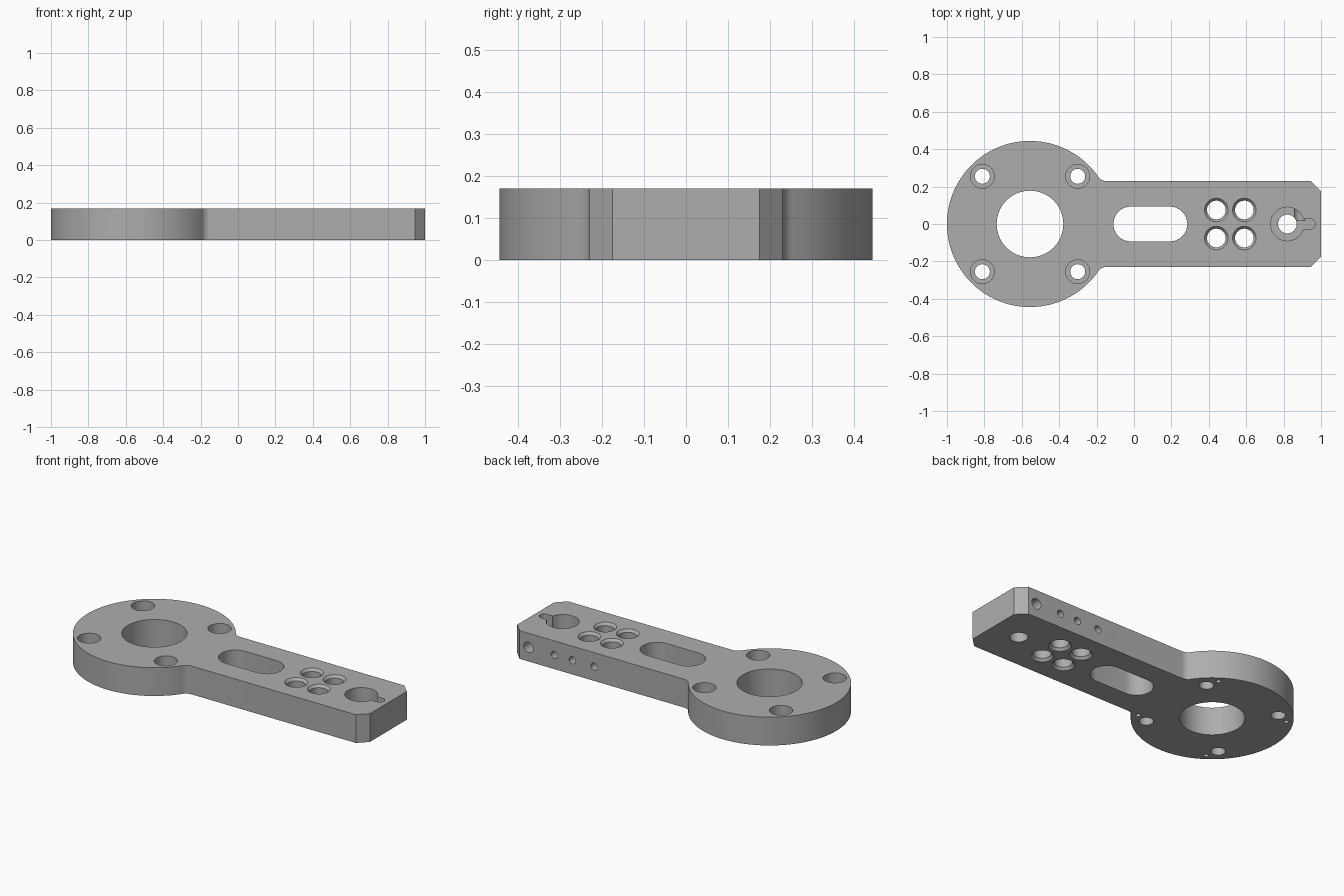
import bpy, bmesh
from math import pi, cos, sin, atan2, sqrt, radians
from mathutils import Matrix, Vector

old = bpy.data.objects.get("Cube")
if old:
    bpy.data.objects.remove(old, do_unlink=True)

HEIGHT = 0.17
HUB_X, HUB_R = -0.556, 0.444
ARM_Y, CHAMFER, FILLET = 0.23, 0.055, 0.05

metal = bpy.data.materials.new("grey metal")
metal.use_nodes = True
grey = (0.42, 0.42, 0.42, 1)
metal.diffuse_color = grey
metal.node_tree.nodes["Principled BSDF"].inputs["Base Color"].default_value = grey


def arc(cx, cy, r, start, end, steps):
    return [(cx + r * cos(start + (end - start) * i / steps),
             cy + r * sin(start + (end - start) * i / steps)) for i in range(steps + 1)]


def prism(name, outline, bottom, top):
    bm = bmesh.new()
    face = bm.faces.new([bm.verts.new((x, y, bottom)) for x, y in outline])
    lifted = bmesh.ops.extrude_face_region(bm, geom=[face])["geom"]
    bmesh.ops.translate(bm, vec=(0, 0, top - bottom),
                        verts=[v for v in lifted if isinstance(v, bmesh.types.BMVert)])
    return finish(name, bm)


def finish(name, bm):
    bmesh.ops.recalc_face_normals(bm, faces=bm.faces)
    mesh = bpy.data.meshes.new(name)
    bm.to_mesh(mesh)
    bm.free()
    mesh.materials.append(metal)
    obj = bpy.data.objects.new(name, mesh)
    bpy.context.collection.objects.link(obj)
    return obj


cutters = []


def cut(obj):
    obj.hide_render = True
    cutters.append(obj)


def drill(x, y, r, bottom, top, r_top=None, segments=40):
    """Vertical round cutter, tapered when r_top is given."""
    bm = bmesh.new()
    bmesh.ops.create_cone(bm, cap_ends=True, segments=segments, radius1=r,
                          radius2=r if r_top is None else r_top, depth=top - bottom,
                          matrix=Matrix.Translation((x, y, (bottom + top) / 2)))
    cut(finish("hole_cutter", bm))


def side_drill(x, r, y_inner):
    """Horizontal round cutter entering the back side of the arm."""
    bm = bmesh.new()
    y_outer = ARM_Y + 0.05
    place = Matrix.Translation((x, (y_inner + y_outer) / 2, HEIGHT / 2))
    bmesh.ops.create_cone(bm, cap_ends=True, segments=24, radius1=r, radius2=r,
                          depth=y_outer - y_inner, matrix=place @ Matrix.Rotation(pi / 2, 4, "X"))
    cut(finish("side_hole_cutter", bm))


def slot(x0, x1, r, bottom, top):
    outline = arc(x1 - r, 0, r, -pi / 2, pi / 2, 20) + arc(x0 + r, 0, r, pi / 2, 3 * pi / 2, 20)
    cut(prism("slot_cutter", outline, bottom, top))


# Plate outline: chamfered arm end, fillet into the round hub, mirrored
reach = sqrt((HUB_R + FILLET) ** 2 - (ARM_Y + FILLET) ** 2)
join = atan2(ARM_Y + FILLET, reach)
upper = [(1, ARM_Y - CHAMFER), (1 - CHAMFER, ARM_Y)]
upper += arc(HUB_X + reach, ARM_Y + FILLET, FILLET, -pi / 2, join - pi, 8)
upper += arc(HUB_X, 0, HUB_R, join, pi, 48)[1:]
outline = upper + [(x, -y) for x, y in reversed(upper[:-1])]
plate = prism("arm_plate", outline, 0, HEIGHT)

BELOW, ABOVE = -0.05, HEIGHT + 0.05

# Hub bore and lightening slot
drill(HUB_X, 0, 0.178, BELOW, ABOVE, segments=72)
slot(-0.11, 0.285, 0.093, BELOW, ABOVE)

# Counterbored bolt holes, each with a small blind pin hole underneath
for i in range(4):
    turn = Matrix.Rotation(i * pi / 2, 3, "Z")
    bolt = turn @ Vector((0.255, 0.255, 0))
    pin = turn @ Vector((0.233, 0.331, 0))
    drill(HUB_X + bolt.x, bolt.y, 0.04, BELOW, ABOVE)
    drill(HUB_X + bolt.x, bolt.y, 0.064, 0.07, ABOVE)
    drill(HUB_X + pin.x, pin.y, 0.014, BELOW, 0.05, segments=16)

# Four holes with chamfered rims on both faces
for x in (0.44, 0.59):
    for y in (-0.075, 0.075):
        drill(x, y, 0.05, BELOW, ABOVE)
        drill(x, y, 0.05, HEIGHT - 0.015, HEIGHT + 0.015, 0.076)
        drill(x, y, 0.076, -0.015, 0.015, 0.05)

# End hole with counterbore and key slot
drill(0.82, 0, 0.05, BELOW, ABOVE)
drill(0.82, 0, 0.09, 0.07, ABOVE)
slot(0.80, 0.97, 0.027, 0.07, ABOVE)

# Screw holes in the back side of the arm
side_drill(0.887, 0.032, 0.02)
for x in (0.715, 0.595, 0.45):
    side_drill(x, 0.022, 0.08)

# Apply all cuts, then drop the cutters
for cutter in cutters:
    mod = plate.modifiers.new("cut", "BOOLEAN")
    mod.operation = "DIFFERENCE"
    mod.solver = "EXACT"
    mod.object = cutter
bpy.context.view_layer.update()
result = bpy.data.meshes.new_from_object(plate.evaluated_get(bpy.context.evaluated_depsgraph_get()))
plate.modifiers.clear()
plate.data = result
for cutter in cutters:
    bpy.data.objects.remove(cutter, do_unlink=True)

bpy.ops.object.select_all(action="DESELECT")
plate.select_set(True)
bpy.context.view_layer.objects.active = plate
bpy.ops.object.shade_smooth_by_angle(angle=radians(30))
